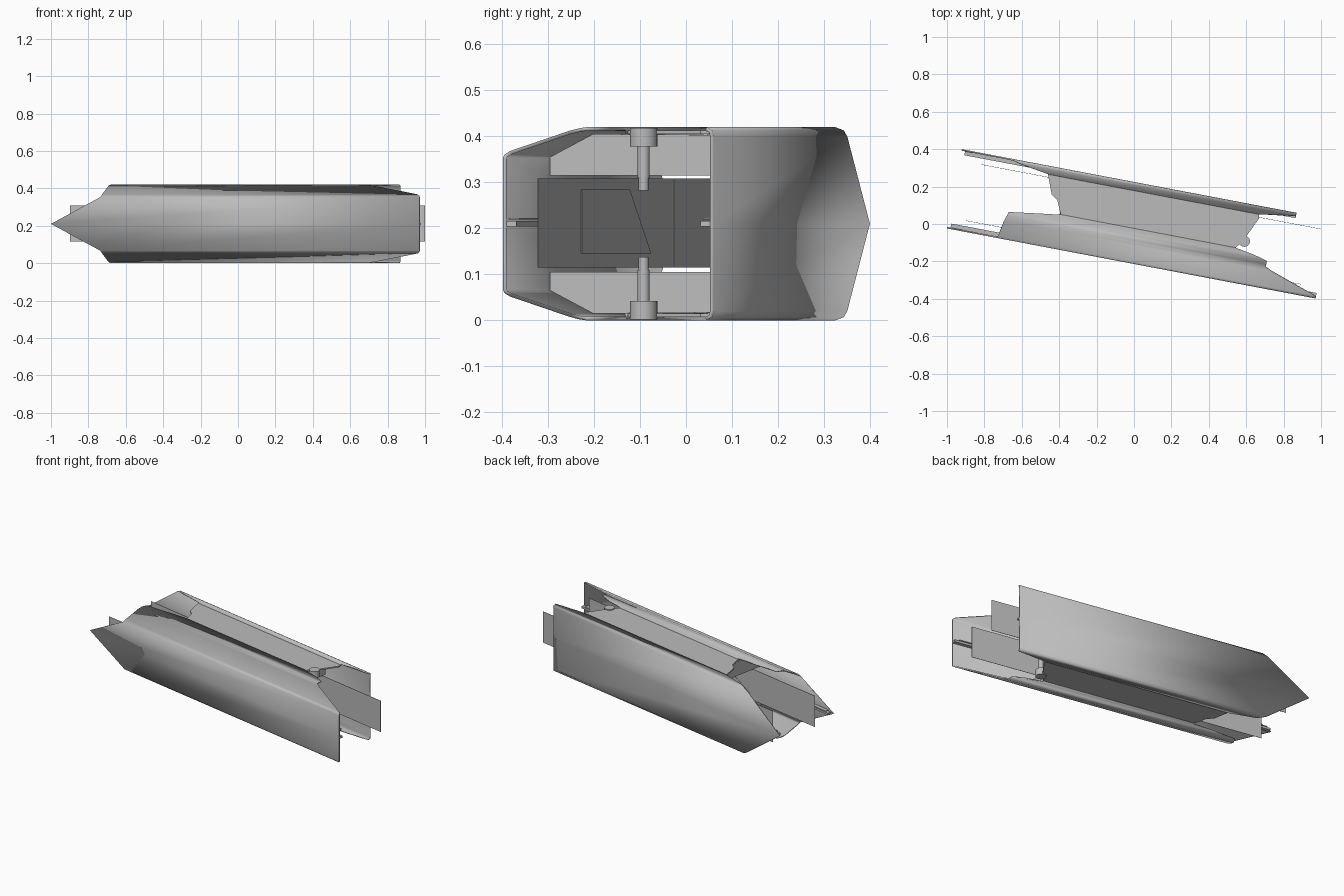
import bpy, bmesh, math
from mathutils import Matrix, Vector

if "Cube" in bpy.data.objects:
    bpy.data.objects.remove(bpy.data.objects["Cube"])

H = 0.42                                  # total height, the model mirrors about H / 2
TURN = Matrix.Rotation(math.radians(-10.75), 4, 'Z')

grey = bpy.data.materials.new("hull_grey")
grey.diffuse_color = (0.5, 0.5, 0.5, 1)
grey.use_nodes = True
grey.node_tree.nodes["Principled BSDF"].inputs["Base Color"].default_value = grey.diffuse_color


def finish(name, bm, recalc=True):
    """Turn the body-aligned mesh to its final heading and link it."""
    if recalc:
        bmesh.ops.recalc_face_normals(bm, faces=bm.faces)
    bm.transform(TURN)
    me = bpy.data.meshes.new(name)
    bm.to_mesh(me)
    bm.free()
    me.materials.append(grey)
    ob = bpy.data.objects.new(name, me)
    bpy.context.collection.objects.link(ob)
    return ob


def smooth(ob):
    bpy.ops.object.select_all(action='DESELECT')
    ob.select_set(True)
    bpy.context.view_layer.objects.active = ob
    bpy.ops.object.shade_smooth_by_angle(angle=math.radians(35))


def shell(name, rows, outward):
    """Folded sheet: rows (v, z, u_left, u_right) from mid height up, mirrored down."""
    rows = [(v, H - z, a, b) for v, z, a, b in reversed(rows[1:])] + rows
    bm = bmesh.new()
    vs = [(bm.verts.new((a, v, z)), bm.verts.new((b, v, z))) for v, z, a, b in rows]
    for (l0, r0), (l1, r1) in zip(vs, vs[1:]):
        f = (l0, r0, r1, l1)
        bm.faces.new(f if outward < 0 else f[::-1])
    ob = finish(name, bm, False)
    smooth(ob)
    mod = ob.modifiers.new("thickness", 'SOLIDIFY')
    mod.thickness = 0.008
    mod.offset = -1


def prism(name, pts, depth):
    """Polygon of 3D points pushed along depth."""
    bm = bmesh.new()
    f = bm.faces.new([bm.verts.new(p) for p in pts])
    ext = bmesh.ops.extrude_face_region(bm, geom=[f])['geom']
    bmesh.ops.translate(bm, vec=Vector(depth),
                        verts=[e for e in ext if isinstance(e, bmesh.types.BMVert)])
    if not f.is_valid or len(bm.faces) < len(pts) + 2:
        bm.verts.ensure_lookup_table()
        bm.faces.new(bm.verts[:len(pts)])
    return finish(name, bm)


def box(name, u, v, z):
    return prism(name, [(u[0], v[0], z[0]), (u[1], v[0], z[0]),
                        (u[1], v[1], z[0]), (u[0], v[1], z[0])], (0, 0, z[1] - z[0]))


def cylinder(name, x, y, z0, z1, r):
    bm = bmesh.new()
    bmesh.ops.create_cone(bm, cap_ends=True, segments=20, radius1=r, radius2=r, depth=z1 - z0)
    bm.transform(TURN.inverted() @ Matrix.Translation((x, y, (z0 + z1) / 2)))
    smooth(finish(name, bm))


# Front side plate, with sloped shoulder and flange
shell("front_side_shell", [
    (-0.210, 0.210, -0.978, 1.028), (-0.210, 0.353, -0.710, 1.028),
    (-0.207, 0.360, -0.705, 1.027), (-0.197, 0.368, -0.702, 1.015),
    (-0.112, 0.412, -0.685, 0.770), (-0.095, 0.418, -0.680, 0.735),
    (-0.080, 0.420, -0.675, 0.735), (-0.062, 0.420, -0.670, 0.735),
    (-0.041, 0.420, -0.520, 0.660), (-0.024, 0.420, -0.393, 0.560),
    (-0.022, 0.405, -0.393, 0.556)], -1)

# Back side plate, square shouldered with a narrow flange
shell("back_side_shell", [
    (0.221, 0.210, -0.979, 0.843), (0.221, 0.400, -0.715, 0.843),
    (0.218, 0.413, -0.690, 0.843), (0.205, 0.420, -0.660, 0.840),
    (0.176, 0.420, -0.500, 0.648), (0.174, 0.405, -0.500, 0.648)], 1)

# Top and bottom centre panels
outline = [(-0.502, 0.176), (-0.462, 0.074), (-0.427, 0.050), (-0.393, -0.026),
           (0.554, -0.026), (0.588, 0.016), (0.652, 0.156), (0.648, 0.176)]
for name, z in (("bottom_panel", 0.007), ("top_panel", H - 0.015)):
    prism(name, [(u, v, z) for u, v in outline], (0, 0, 0.008))

# Inner long vertical plates
box("inner_plate_front", (-0.886, 0.937), (-0.151, -0.149), (0.115, 0.308))
box("inner_plate_back", (-0.866, 0.987), (0.159, 0.161), (0.115, 0.308))
prism("inner_plate_patch", [(0.44, -0.149, 0.145), (0.44, -0.149, 0.285),
                            (-0.12, -0.149, 0.285), (-0.37, -0.149, 0.145)], (0, 0.002, 0))

# Bulkheads inside the shells at both ends, above and below the inner plates
section = [(-0.200, 0.315), (-0.200, 0.355), (-0.105, 0.405), (0.172, 0.403), (0.172, 0.315)]
for end, u in (("left", -0.40), ("right", 0.52)):
    for level in ("upper", "lower"):
        prism(f"{end}_{level}_bulkhead",
              [(u, v, z if level == "upper" else H - z) for v, z in section], (0.01, 0, 0))

# Slim rods along the inner face of each side plate
for name, u, v in (("front_rod", (-0.96, 1.028), (-0.204, -0.180)),
                   ("back_rod", (-0.96, 0.843), (0.192, 0.215))):
    box(name, u, v, (0.204, 0.216))
    box(name + "_rail", (u[0] + 0.02, u[1] - 0.03), v, (0.219, 0.223))

# Stepped vertical pins near the right end
for level in ("upper", "lower"):
    for part, z0, z1, r in (("head", 0.378, 0.418, 0.030), ("stem", 0.310, 0.378, 0.013),
                            ("foot", 0.282, 0.310, 0.011)):
        if level == "lower":
            z0, z1 = H - z1, H - z0
        cylinder(f"{level}_pin_{part}", 0.59, -0.112 + 0.02, z0, z1, r)
